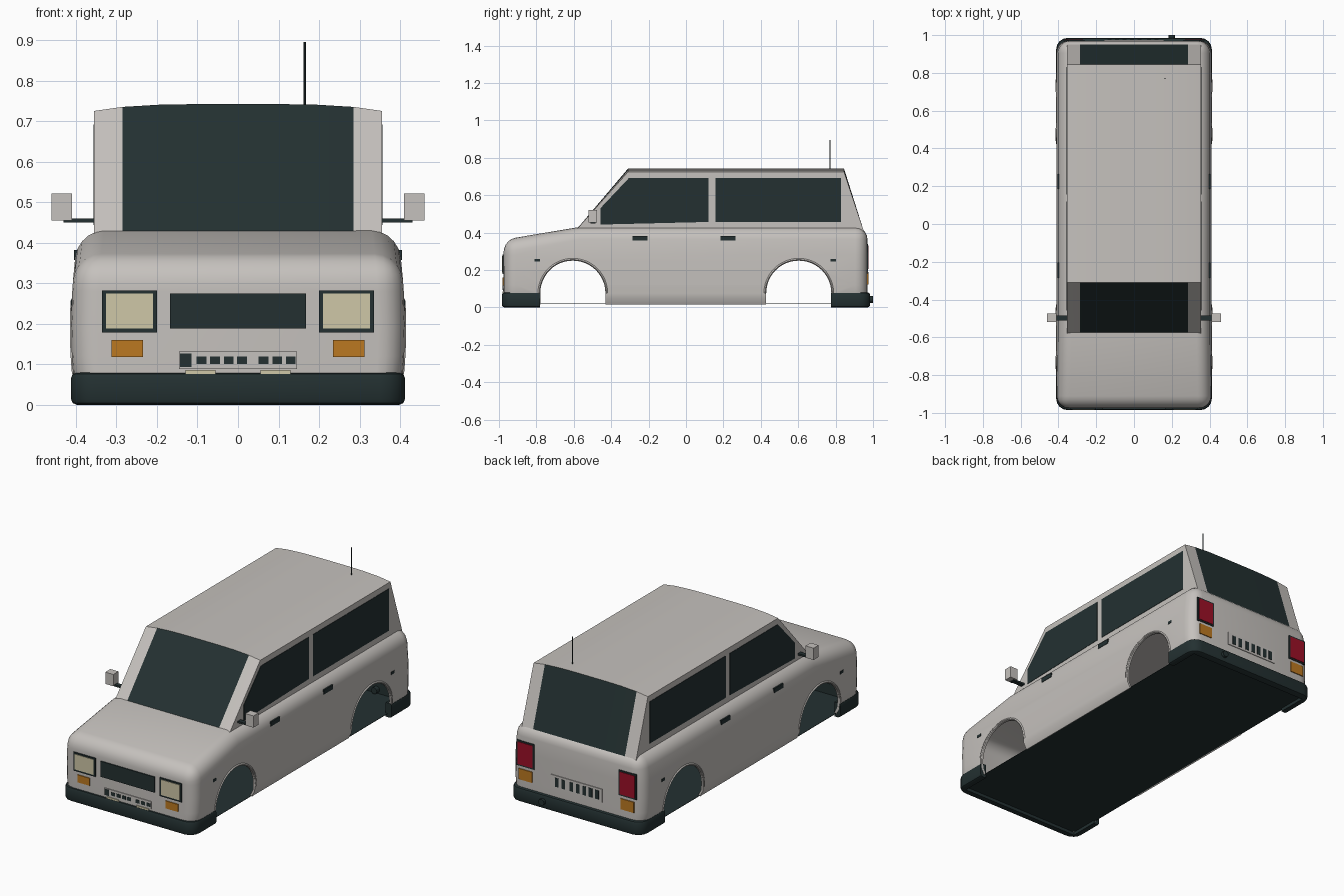
import bpy, bmesh, math
from mathutils import Vector

if "Cube" in bpy.data.objects:
    bpy.data.objects.remove(bpy.data.objects["Cube"], do_unlink=True)


def material(name, rgb):
    m = bpy.data.materials.new(name)
    m.use_nodes = True
    m.diffuse_color = (*rgb, 1)
    m.node_tree.nodes["Principled BSDF"].inputs["Base Color"].default_value = (*rgb, 1)
    return m


PAINT = material("warm grey paint", (0.56, 0.535, 0.51))
DARK = material("dark glass and trim", (0.017, 0.03, 0.031))
CREAM = material("cream lamp", (0.62, 0.57, 0.39))
AMBER = material("amber lamp", (0.5, 0.19, 0.015))
RED = material("red lamp", (0.33, 0.005, 0.02))


def finish(name, bm, *mats):
    bmesh.ops.recalc_face_normals(bm, faces=bm.faces)
    me = bpy.data.meshes.new(name)
    bm.to_mesh(me)
    bm.free()
    for m in mats:
        me.materials.append(m)
    ob = bpy.data.objects.new(name, me)
    bpy.context.collection.objects.link(ob)
    return ob


def prism_bm(pts, x0, x1):
    """Side profile of (y, z) points extruded across x."""
    bm = bmesh.new()
    f = bm.faces.new([bm.verts.new((x0, y, z)) for y, z in pts])
    out = bmesh.ops.extrude_face_region(bm, geom=[f])
    moved = [g for g in out["geom"] if isinstance(g, bmesh.types.BMVert)]
    bmesh.ops.translate(bm, verts=moved, vec=(x1 - x0, 0, 0))
    bmesh.ops.recalc_face_normals(bm, faces=bm.faces)
    return bm


def prism(name, pts, x0, x1, mat):
    return finish(name, prism_bm(pts, x0, x1), mat)


def box_bm(x, y, z):
    return prism_bm([(y[0], z[0]), (y[1], z[0]), (y[1], z[1]), (y[0], z[1])], *x)


def box(name, x, y, z, mat):
    return finish(name, box_bm(x, y, z), mat)


def cut(ob, cutters):
    for c in cutters:
        c.hide_render = True
        mod = ob.modifiers.new("cut", 'BOOLEAN')
        mod.operation, mod.solver, mod.object = 'DIFFERENCE', 'EXACT', c


def bake(ob, angle=35):
    """Apply the modifiers, then smooth while keeping hard edges."""
    bpy.ops.object.select_all(action='DESELECT')
    ob.select_set(True)
    bpy.context.view_layer.objects.active = ob
    bpy.ops.object.convert(target='MESH')
    bpy.ops.object.shade_smooth_by_angle(angle=math.radians(angle))


def arch_points(cy, r, n=24):
    arc = [(cy + r * math.cos(math.pi * i / n), 0.076 + r * math.sin(math.pi * i / n))
           for i in range(n + 1)]
    return [(cy + r, -0.1)] + arc + [(cy - r, -0.1)]


# Lower body: rounded hollow shell
ARCHES = (-0.605, 0.603)
bm = prism_bm([(-0.975, 0.015), (-0.975, 0.362), (-0.57, 0.43), (0.97, 0.43), (0.97, 0.015)],
              -0.41, 0.41)
bmesh.ops.delete(bm, geom=[f for f in bm.faces if all(v.co.z < 0.02 for v in f.verts)],
                 context='FACES_ONLY')


def rounded(e):
    a, b = (v.co for v in e.verts)
    crease = all(abs(c.y + 0.57) < 0.01 for c in (a, b))
    return not crease and max(a.z, b.z) > 0.1


bmesh.ops.bevel(bm, geom=[e for e in bm.edges if rounded(e)], offset=0.065,
                segments=5, profile=0.5, affect='EDGES')
for z in (0.05, 0.12, 0.2, 0.28):
    bmesh.ops.bisect_plane(bm, geom=bm.verts[:] + bm.edges[:] + bm.faces[:],
                           plane_co=(0, 0, z), plane_no=(0, 0, 1))
for v in bm.verts:
    z = v.co.z
    v.co.x *= 1.004 - 0.8 * (z - 0.19) ** 2 - (0.035 if z < 0.03 else 0)
body = finish("body_shell", bm, PAINT)
shell = body.modifiers.new("shell", 'SOLIDIFY')
shell.thickness, shell.offset = 0.012, -1
arch_cutters = [prism("arch_cutter", arch_points(cy, 0.174), -0.6, 0.6, PAINT) for cy in ARCHES]
cut(body, arch_cutters)
bake(body)

# Bumpers: U-shaped bands wrapped round each end
bumper_cutters = []
for name, s, inner, outer in (("front_bumper", -1, 0.78, 0.985), ("rear_bumper", 1, 0.775, 0.985)):
    bm = box_bm((-0.412, 0.412), sorted((s * inner, s * outer)), (0, 0.08))
    corners = [e for e in bm.edges if abs(e.verts[0].co.z - e.verts[1].co.z) > 0.05
               and abs(e.verts[0].co.y) > 0.9]
    bmesh.ops.bevel(bm, geom=corners, offset=0.06, segments=4, profile=0.5, affect='EDGES')
    rims = [e for e in bm.edges if abs(e.verts[0].co.z - e.verts[1].co.z) < 0.01
            and max(abs(v.co.y) for v in e.verts) > inner + 0.01]
    bmesh.ops.bevel(bm, geom=rims, offset=0.014, segments=2, profile=0.5, affect='EDGES')
    bumper = finish(name, bm, DARK)
    hollow = box("bumper_cutter", (-0.375, 0.375), sorted((s * 0.5, s * 0.945)), (-0.1, 0.2), DARK)
    cut(bumper, [hollow])
    bake(bumper)
    bumper_cutters.append(hollow)
for c in arch_cutters + bumper_cutters:
    bpy.data.objects.remove(c, do_unlink=True)

# Floor pan and exhaust tip
box("floor_pan", (-0.386, 0.386), (-0.95, 0.95), (0.018, 0.02), DARK)
bpy.ops.mesh.primitive_cylinder_add(vertices=12, radius=0.018, depth=0.08,
                                    location=(0.2, 0.96, 0.042), rotation=(math.pi / 2, 0, 0))
pipe = bpy.context.object
pipe.name = "exhaust_tip"
pipe.data.materials.append(DARK)

# Cabin: columns of one side profile, screens coloured by position
bm = bmesh.new()
columns = []
for x in (-0.355, -0.285, -0.19, -0.095, 0, 0.095, 0.19, 0.285, 0.355):
    top = 0.742 - 0.017 * (x / 0.355) ** 4
    columns.append([bm.verts.new((x, y, z)) for y, z in
                    ((-0.6, 0.4), (-0.31, top), (0.845, top), (0.953, 0.4))])
for a, b in zip(columns, columns[1:]):
    for i in range(4):
        j = (i + 1) % 4
        f = bm.faces.new((a[i], a[j], b[j], b[i]))
        f.material_index = int(i in (0, 2) and abs(f.calc_center_median().x) < 0.285)
bm.faces.new(columns[0])
bm.faces.new(columns[-1])
bake(finish("cabin", bm, PAINT, DARK), 20)

FRONT_WINDOW = [(-0.458, 0.443), (-0.458, 0.53), (-0.305, 0.692), (0.12, 0.692), (0.12, 0.457)]
REAR_WINDOW = [(0.157, 0.457), (0.157, 0.692), (0.83, 0.692), (0.83, 0.457)]

for s, side in ((1, "left"), (-1, "right")):
    def span(a, b):
        return sorted((s * a, s * b))

    # Side windows, handles, markers and mirrors
    prism(side + "_front_window", FRONT_WINDOW, *span(0.353, 0.357), DARK)
    prism(side + "_rear_window", REAR_WINDOW, *span(0.353, 0.357), DARK)
    for y in (-0.245, 0.225):
        box(side + "_door_handle", span(0.393, 0.405), (y - 0.04, y + 0.04), (0.357, 0.382), DARK)
    for y in (-0.795, 0.787):
        box(side + "_side_marker", span(0.402, 0.412), (y - 0.014, y + 0.014), (0.245, 0.26), DARK)
    box(side + "_mirror_arm", span(0.35, 0.43), (-0.51, -0.485), (0.45, 0.46), DARK)
    box(side + "_mirror", span(0.41, 0.46), (-0.52, -0.475), (0.455, 0.521), PAINT)

    # Front lamps
    box(side + "_headlamp_frame", span(0.2, 0.336), (-0.981, -0.972), (0.178, 0.282), DARK)
    box(side + "_headlamp", span(0.21, 0.326), (-0.984, -0.976), (0.188, 0.274), CREAM)
    box(side + "_indicator", span(0.235, 0.312), (-0.98, -0.971), (0.118, 0.16), AMBER)
    box(side + "_fog_lamp", span(0.055, 0.13), (-0.98, -0.971), (0.07, 0.086), CREAM)

    # Rear lamps
    box(side + "_tail_frame", span(0.262, 0.372), (0.967, 0.974), (0.198, 0.34), DARK)
    box(side + "_tail_lamp", span(0.27, 0.364), (0.969, 0.977), (0.206, 0.332), RED)
    box(side + "_rear_indicator", span(0.275, 0.358), (0.967, 0.975), (0.122, 0.182), AMBER)

    # Wheel arch lips
    for cy in ARCHES:
        curve = bpy.data.curves.new(side + "_arch_lip", 'CURVE')
        curve.dimensions, curve.bevel_depth, curve.bevel_resolution = '3D', 0.007, 1
        pts = arch_points(cy, 0.181)[1:-1]
        line = curve.splines.new('POLY')
        line.points.add(len(pts) - 1)
        for p, (y, z) in zip(line.points, pts):
            p.co = (s * (0.408 - 0.4 * (z - 0.19) ** 2), y, z, 1)
        curve.materials.append(PAINT)
        lip = bpy.data.objects.new(side + "_arch_lip", curve)
        bpy.context.collection.objects.link(lip)
        bake(lip, 60)

# Grille and number plates with plain dark blocks
box("grille", (-0.168, 0.168), (-0.981, -0.972), (0.188, 0.275), DARK)
box("front_plate", (-0.145, 0.145), (-0.979, -0.972), (0.088, 0.131), PAINT)
box("front_plate_badge", (-0.143, -0.115), (-0.981, -0.974), (0.093, 0.127), DARK)
for x in (-0.09, -0.057, -0.023, 0.01, 0.063, 0.097, 0.13):
    box("front_plate_block", (x - 0.012, x + 0.012), (-0.981, -0.974), (0.1, 0.119), DARK)
box("rear_plate", (-0.16, 0.16), (0.967, 0.974), (0.128, 0.202), PAINT)
for x in (-0.13, -0.09, -0.05, -0.01, 0.03, 0.08, 0.12):
    box("rear_plate_block", (x - 0.011, x + 0.011), (0.969, 0.976), (0.14, 0.19), DARK)

# Aerial
bpy.ops.mesh.primitive_cylinder_add(vertices=8, radius=0.003, depth=0.17,
                                    location=(0.165, 0.77, 0.81))
aerial = bpy.context.object
aerial.name = "aerial"
aerial.data.materials.append(DARK)
